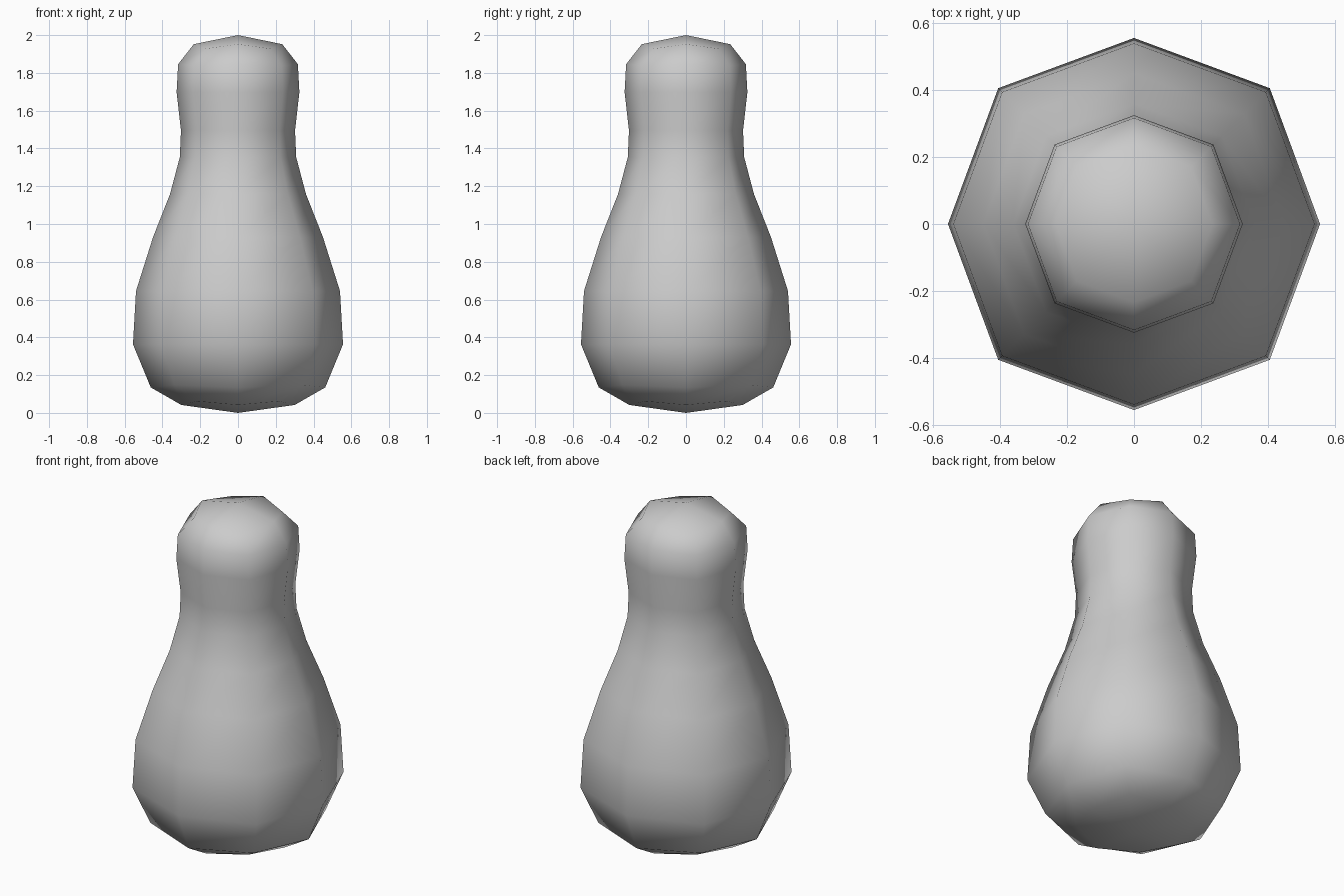
import bpy, bmesh

if "Cube" in bpy.data.objects:
    bpy.data.objects.remove(bpy.data.objects["Cube"])

# Profile rings, bottom to top: (radius at side middles, z at middles, z at corners)
RINGS = [
    (0.300, 0.042, 0.062), (0.462, 0.135, 0.148), (0.556, 0.363, 0.363),
    (0.540, 0.645, 0.645), (0.450, 0.930, 0.930), (0.360, 1.158, 1.158),
    (0.308, 1.354, 1.354), (0.302, 1.495, 1.495), (0.325, 1.698, 1.698),
    (0.317, 1.846, 1.838), (0.234, 1.952, 1.928),
]
CORNER = 0.73  # corner x and y relative to the middle radius
# Eight directions around the rounded-square section, middles at even places
DIRS = [(1, 0), (1, 1), (0, 1), (-1, 1), (-1, 0), (-1, -1), (0, -1), (1, -1)]


def ring(bm, r, z_mid, z_corner):
    verts = []
    for i, (dx, dy) in enumerate(DIRS):
        s, z = (r * CORNER, z_corner) if i % 2 else (r, z_mid)
        verts.append(bm.verts.new((dx * s, dy * s, z)))
    return verts


def cap(bm, loop, z):
    # four quads meeting at the middle
    c = bm.verts.new((0, 0, z))
    for i in range(0, 8, 2):
        bm.faces.new((c, loop[i], loop[i + 1], loop[(i + 2) % 8]))


# Pin-shaped body
bm = bmesh.new()
loops = [ring(bm, *r) for r in RINGS]
for a, b in zip(loops, loops[1:]):
    for i in range(8):
        j = (i + 1) % 8
        bm.faces.new((a[i], a[j], b[j], b[i]))
cap(bm, loops[0], 0.0)
cap(bm, loops[-1], 2.0)
bmesh.ops.recalc_face_normals(bm, faces=bm.faces)
for f in bm.faces:
    f.smooth = True

mesh = bpy.data.meshes.new("pin_body")
bm.to_mesh(mesh)
bm.free()
bpy.context.collection.objects.link(bpy.data.objects.new("pin_body", mesh))
